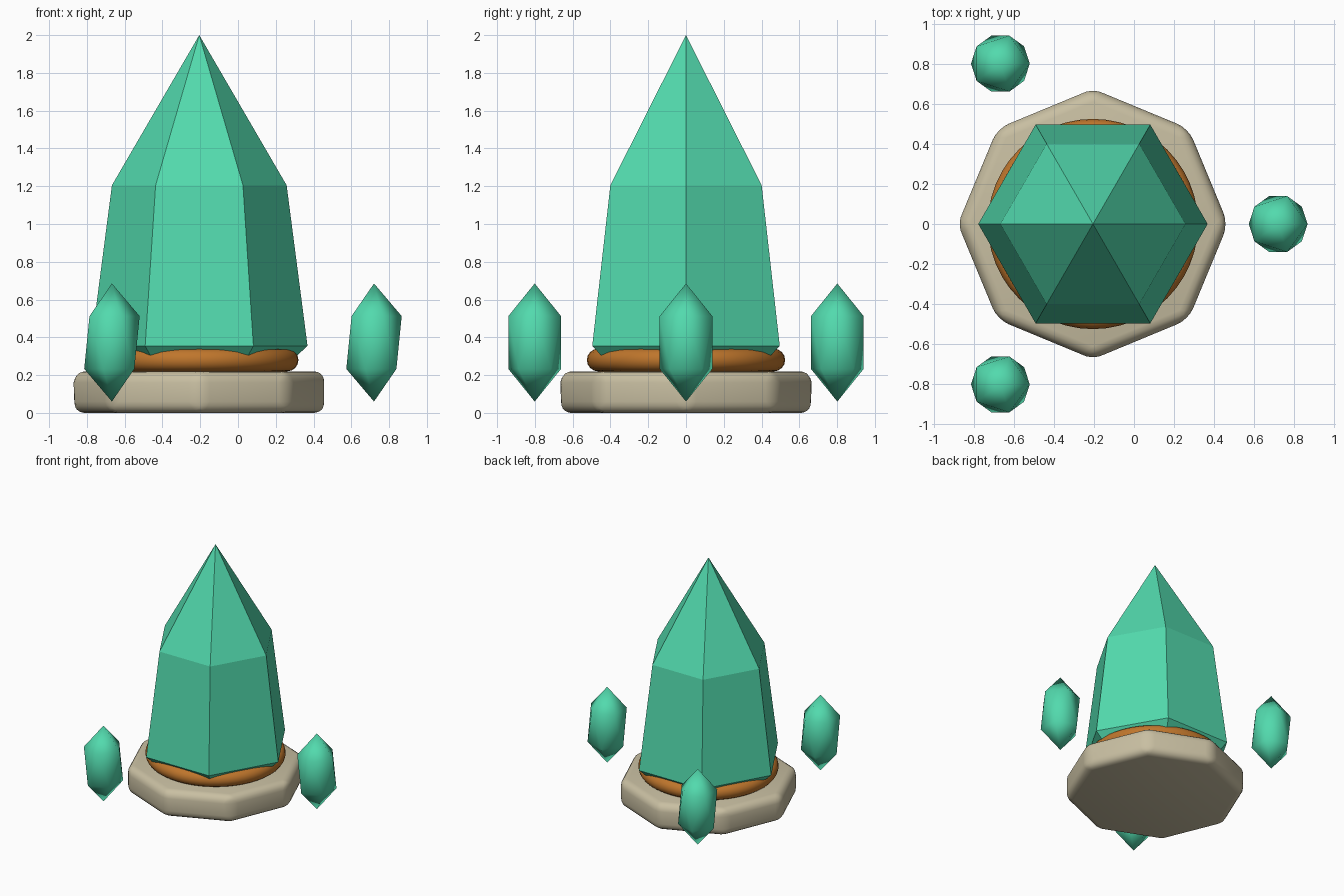
import bpy, math

if "Cube" in bpy.data.objects:
    bpy.data.objects.remove(bpy.data.objects["Cube"])

CX = -0.205  # shared centre of the shrine


def material(name, rgb):
    m = bpy.data.materials.new(name)
    m.diffuse_color = (*rgb, 1)
    m.use_nodes = True
    m.node_tree.nodes["Principled BSDF"].inputs["Base Color"].default_value = m.diffuse_color
    return m


green = material("crystal green", (0.085, 0.70, 0.42))
tan = material("pale stone", (0.58, 0.52, 0.36))
orange = material("copper orange", (0.52, 0.18, 0.025))


def finish(name, mat, smooth=None):
    ob = bpy.context.object
    ob.name = name
    ob.data.materials.append(mat)
    if smooth is not None:
        bpy.ops.object.shade_smooth_by_angle(angle=math.radians(smooth))
    return ob


# Stone base: octagon with corners on the axes, all edges rounded
bpy.ops.mesh.primitive_cylinder_add(vertices=8, radius=0.675, depth=0.22,
                                    location=(CX, 0, 0.11))
base = bpy.context.object
bev = base.modifiers.new("round", "BEVEL")
bev.width, bev.segments, bev.limit_method = 0.06, 4, "NONE"
bpy.ops.object.modifier_apply(modifier="round")
finish("stone_base", tan, 35)

# Copper ring holding the crystal
bpy.ops.mesh.primitive_torus_add(major_radius=0.465, minor_radius=0.06,
                                 major_segments=48, minor_segments=16,
                                 location=(CX, 0, 0.28))
finish("copper_ring", orange, 60)

# Large six-sided crystal: rings of (radius, height) closed by a point
rings = [(0.197, 0.002), (0.573, 0.355), (0.4625, 1.205)]
verts = [(r * math.cos(i * math.pi / 3), r * math.sin(i * math.pi / 3), z)
         for r, z in rings for i in range(6)] + [(0, 0, 2)]
faces = [tuple(range(5, -1, -1))]
for i in range(6):
    j = (i + 1) % 6
    faces += [(k + i, k + j, k + 6 + j, k + 6 + i) for k in (0, 6)]
    faces.append((12 + i, 12 + j, 18))
mesh = bpy.data.meshes.new("main_crystal")
mesh.from_pydata(verts, [], faces)
mesh.materials.append(green)
main = bpy.data.objects.new("main_crystal", mesh)
main.location.x = CX
bpy.context.collection.objects.link(main)

# Three floating shards: stretched, smooth 20-sided solids
for n in range(3):
    a = n * math.tau / 3
    bpy.ops.mesh.primitive_ico_sphere_add(
        subdivisions=1, radius=1,
        location=(CX + 0.925 * math.cos(a), 0.925 * math.sin(a), 0.3725))
    bpy.context.object.scale = (0.164, 0.164, 0.3125)
    bpy.ops.object.transform_apply(location=False, rotation=False, scale=True)
    finish(f"floating_shard_{n + 1}", green, 180)
